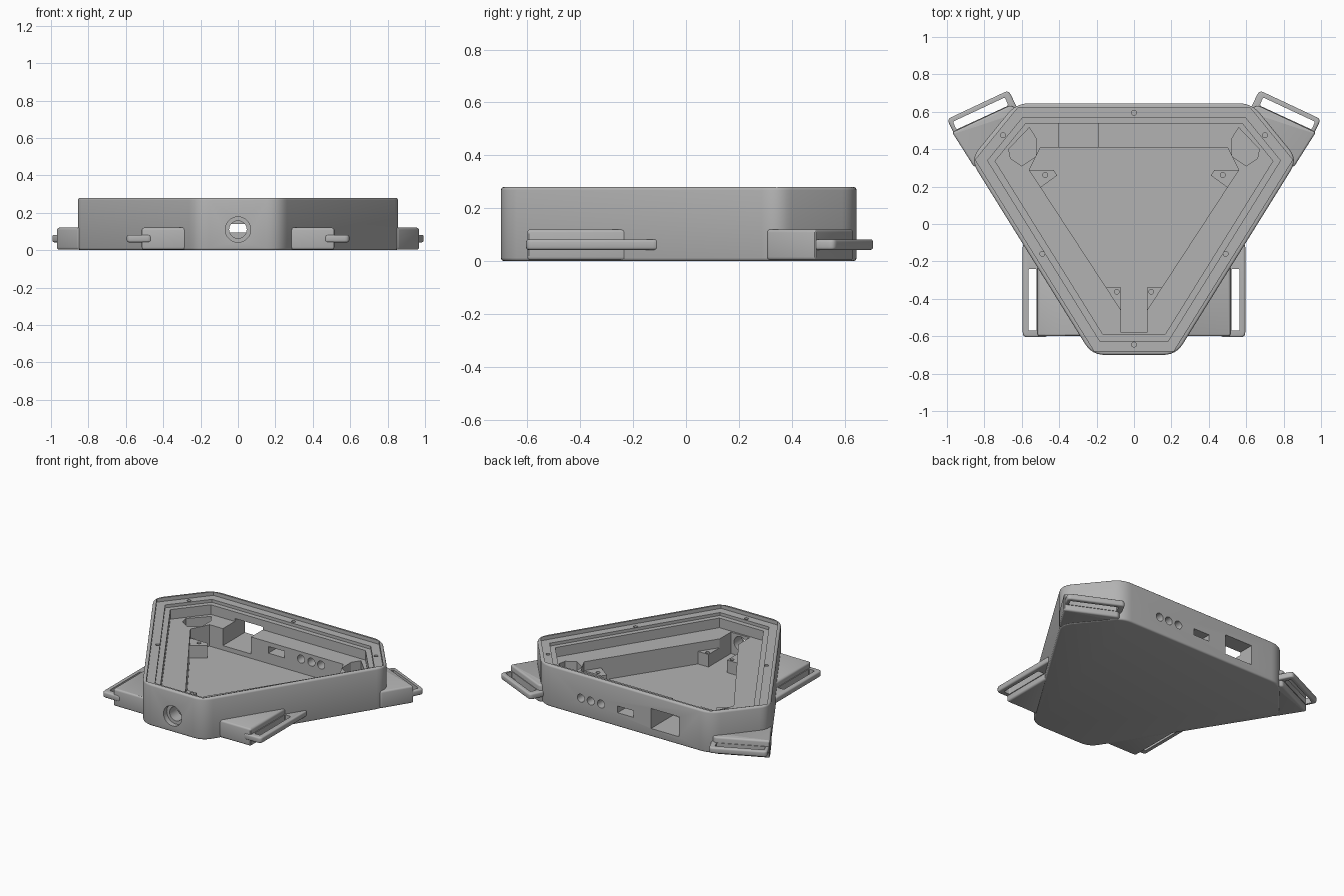
import bpy, bmesh, math
from mathutils import Vector, Matrix

cube = bpy.data.objects.get("Cube")
if cube:
    bpy.data.objects.remove(cube, do_unlink=True)

grey = bpy.data.materials.new("plain grey")
grey.use_nodes = True
COLOUR = (0.45, 0.45, 0.45, 1)
grey.diffuse_color = COLOUR
grey.node_tree.nodes["Principled BSDF"].inputs["Base Color"].default_value = COLOUR


def mirrored(half):
    """Close a right-hand half outline with its reflection."""
    return half + [(-x, y) for x, y in reversed(half)]


def neighbours(pts):
    v = [Vector(p) for p in pts]
    return [(v[i - 1], p, v[(i + 1) % len(v)]) for i, p in enumerate(v)]


def inset(pts, d):
    """Offset a clockwise outline inwards."""
    out = []
    for a, p, b in neighbours(pts):
        u, w = (p - a).normalized(), (b - p).normalized()
        n, m = Vector((u.y, -u.x)), Vector((w.y, -w.x))
        out.append(p + (n + m) * d / (1 + n.dot(m)))
    return out


def rounded(pts, r, steps=6):
    """Replace each corner by a smooth curve."""
    out = []
    for a, p, b in neighbours(pts):
        s, e = p + (a - p).normalized() * r, p + (b - p).normalized() * r
        for i in range(steps + 1):
            t = i / steps
            out.append(s * (1 - t) ** 2 + p * 2 * t * (1 - t) + e * t * t)
    return out


def finish(name, bm):
    bmesh.ops.recalc_face_normals(bm, faces=bm.faces)
    mesh = bpy.data.meshes.new(name)
    bm.to_mesh(mesh)
    bm.free()
    mesh.materials.append(grey)
    obj = bpy.data.objects.new(name, mesh)
    bpy.context.collection.objects.link(obj)
    return obj


def prism(name, pts, z0, z1, bevel=0):
    bm = bmesh.new()
    base = bm.faces.new([bm.verts.new((p[0], p[1], z0)) for p in pts])
    top = bmesh.ops.extrude_face_region(bm, geom=[base])["geom"]
    verts = [g for g in top if isinstance(g, bmesh.types.BMVert)]
    bmesh.ops.translate(bm, verts=verts, vec=(0, 0, z1 - z0))
    if bevel:
        rims = [e for e in bm.edges if abs(e.verts[0].co.z - e.verts[1].co.z) < 1e-5]
        bmesh.ops.bevel(bm, geom=rims, offset=bevel, segments=3, profile=0.5, affect='EDGES')
    return finish(name, bm)


def cylinder(name, centre, r, depth, along_y=False):
    bm = bmesh.new()
    m = Matrix.Translation(centre)
    if along_y:
        m = m @ Matrix.Rotation(math.pi / 2, 4, 'X')
    bmesh.ops.create_cone(bm, cap_ends=True, segments=28, radius1=r, radius2=r,
                          depth=depth, matrix=m)
    return finish(name, bm)


def box(x0, x1, y0, y1):
    return [(x0, y0), (x0, y1), (x1, y1), (x1, y0)]


def cut(obj, *cutters):
    bpy.context.view_layer.objects.active = obj
    for c in cutters:
        c.hide_render = True
        mod = obj.modifiers.new("cut", 'BOOLEAN')
        mod.operation, mod.solver, mod.object = 'DIFFERENCE', 'EXACT', c
        bpy.ops.object.modifier_apply(modifier=mod.name)
        bpy.data.objects.remove(c, do_unlink=True)


def flip(pts, s):
    return [(s * x, y) for x, y in pts]


parts = []
FLOOR, SHELF, RIM = 0.025, 0.17, 0.28

# Main tray: rounded hexagon with stepped ledges and a deep cavity
outline = mirrored([(0.63, 0.645), (0.875, 0.345), (0.225, -0.70)])
tray = prism("tray", rounded(outline, 0.07), 0, RIM, 0.012)
parts.append(tray)
for d, z in ((0.022, 0.255), (0.075, 0.235), (0.108, SHELF)):
    cut(tray, prism("ledge_cutter", inset(outline, d), z, 0.4))
cavity = mirrored([(0.50, 0.41), (0.56, 0.29), (0.07, -0.46), (0.07, -0.58)])
cut(tray, prism("cavity_cutter", cavity, FLOOR, 0.4))

# Corner pockets in the shelf
pocket = [(0.56, 0.515), (0.67, 0.40), (0.66, 0.35), (0.60, 0.31), (0.525, 0.36), (0.525, 0.46)]
for s in (1, -1):
    cut(tray, prism("pocket_cutter", flip(pocket, s), 0.05, 0.4))

# Screw holes on the ledge
for x, y in ((0, 0.595), (0, -0.645), (0.70, 0.475), (-0.70, 0.475), (0.49, -0.16), (-0.49, -0.16)):
    cut(tray, cylinder("screw_cutter", (x, y, 0.25), 0.013, 0.1))

# Front socket with counterbore
cut(tray, cylinder("socket_cutter", (0, -0.65, 0.11), 0.047, 0.2, True),
    cylinder("counterbore_cutter", (0, -0.70, 0.11), 0.068, 0.07, True))

# Rear ports: three round holes, a slot and a window
for x in (0.335, 0.262, 0.185):
    cut(tray, cylinder("round_port_cutter", (x, 0.55, 0.12), 0.027, 0.34, True))
cut(tray, prism("slot_cutter", box(-0.06, 0.06, 0.38, 0.7), 0.095, 0.14),
    prism("window_cutter", box(-0.40, -0.19, 0.38, 0.7), 0.055, 0.19))

# Mounting bosses, strap blocks and strap loops on both sides
front_boss = [(0.07, -0.34), (0.17, -0.34), (0.09, -0.47), (0.07, -0.47)]
back_boss = [(0.58, 0.29), (0.43, 0.29), (0.41, 0.26), (0.50, 0.195), (0.53, 0.2)]
front_block = [(0.24, -0.6), (0.515, -0.6), (0.515, -0.2), (0.48, -0.2)]
back_block = [(0.60, 0.60), (0.66, 0.635), (0.972, 0.49), (0.855, 0.305), (0.80, 0.32)]
front_loop = [(0.46, -0.605), (0.595, -0.605), (0.595, -0.10), (0.52, -0.10), (0.46, -0.25)]
front_slot = box(0.52, 0.565, -0.57, -0.24)
back_loop = [(0.61, 0.59), (0.67, 0.715), (1.0, 0.56), (0.95, 0.46), (0.85, 0.40)]
back_slot = [(0.672, 0.633), (0.69, 0.677), (0.968, 0.547), (0.95, 0.505)]

for s, side in ((1, "left"), (-1, "right")):
    for end, boss, hole in (("front", front_boss, (0.092, -0.362)),
                            ("back", back_boss, (0.475, 0.262))):
        post = prism(f"{side}_{end}_boss", flip(boss, s), FLOOR - 0.01, 0.11)
        cut(post, cylinder("boss_cutter", (s * hole[0], hole[1], 0.1), 0.013, 0.1))
        parts.append(post)
    for end, block, loop, slot in (("front", front_block, front_loop, front_slot),
                                   ("back", back_block, back_loop, back_slot)):
        parts.append(prism(f"{side}_{end}_strap_block",
                           rounded(flip(block, s), 0.012, 3), 0.003, 0.12, 0.012))
        ring = prism(f"{side}_{end}_strap_loop",
                     rounded(flip(loop, s), 0.025, 4), 0.042, 0.082, 0.01)
        cut(ring, prism("loop_cutter", rounded(flip(slot, s), 0.01, 3), 0, 0.2))
        parts.append(ring)

# Smooth shading with crisp edges
bpy.ops.object.select_all(action='DESELECT')
for p in parts:
    p.select_set(True)
bpy.context.view_layer.objects.active = tray
bpy.ops.object.shade_smooth_by_angle(angle=math.radians(32))
